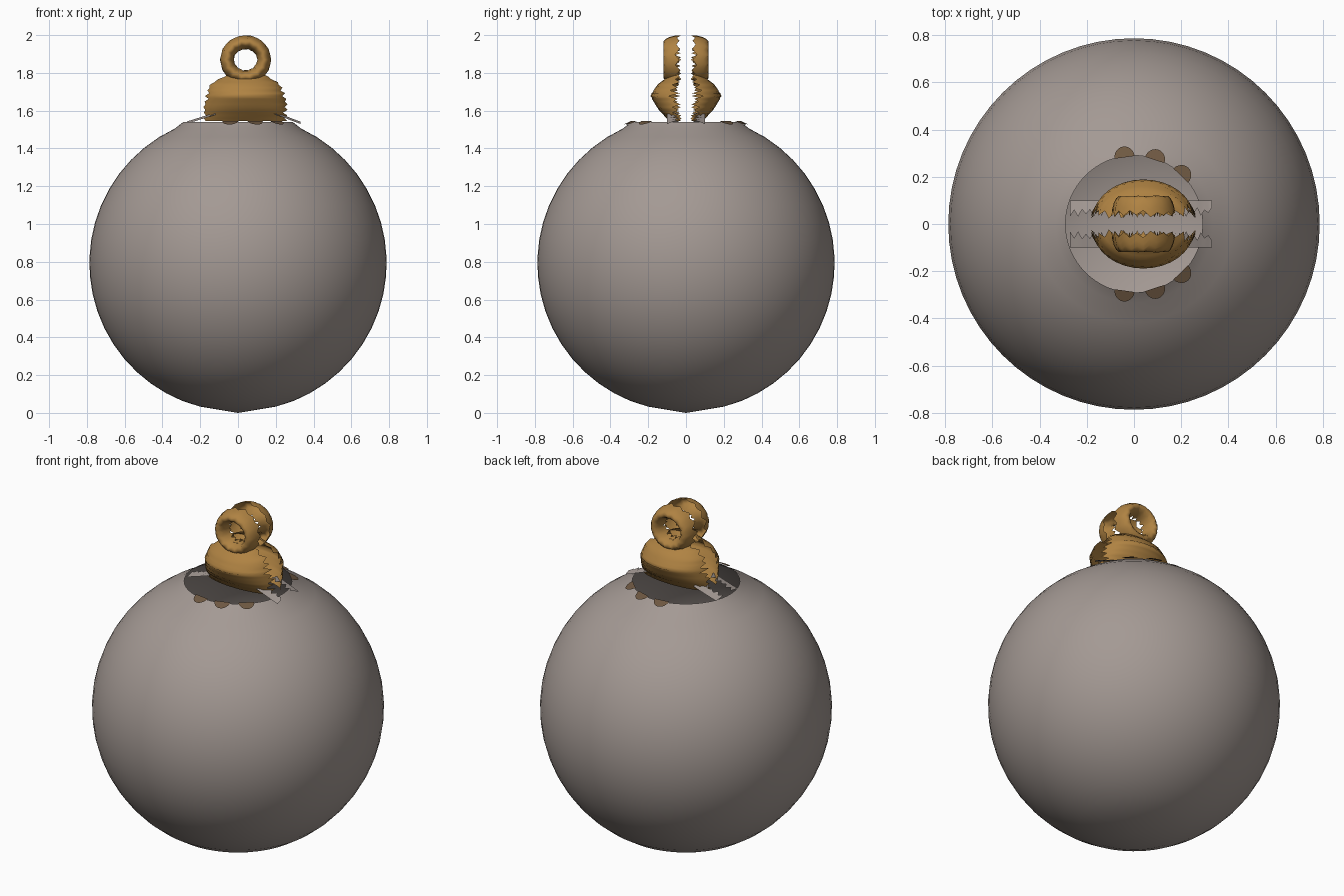
import bpy, bmesh, math, random
from mathutils import Vector

random.seed(4)
cube = bpy.data.objects.get("Cube")
if cube:
    bpy.data.objects.remove(cube)


def material(name, rgb):
    m = bpy.data.materials.new(name)
    m.use_nodes = True
    m.diffuse_color = (*rgb, 1)
    m.node_tree.nodes["Principled BSDF"].inputs["Base Color"].default_value = (*rgb, 1)
    return m


GREY = material("warm grey", (0.37, 0.32, 0.295))
GOLD = material("old gold", (0.43, 0.225, 0.055))
BROWN = material("dark brown", (0.16, 0.10, 0.055))


def sheet(name, rows, mat, closed=False, mirror=False, angle=60):
    """Skin a list of equally long point rows with quads."""
    bm = bmesh.new()
    grid = [[bm.verts.new(p) for p in row] for row in rows]
    pairs = list(zip(grid, grid[1:]))
    if closed:
        pairs.append((grid[-1], grid[0]))
    for a, b in pairs:
        for i in range(len(a) - 1):
            bm.faces.new((a[i], a[i + 1], b[i + 1], b[i]))
    bmesh.ops.remove_doubles(bm, verts=bm.verts, dist=0.0005)
    bmesh.ops.recalc_face_normals(bm, faces=bm.faces)
    me = bpy.data.meshes.new(name)
    bm.to_mesh(me)
    bm.free()
    me.materials.append(mat)
    ob = bpy.data.objects.new(name, me)
    bpy.context.collection.objects.link(ob)
    if mirror:
        mod = ob.modifiers.new("mirror", 'MIRROR')
        mod.use_axis = (False, True, False)
        mod.use_mirror_merge = False
    bpy.ops.object.select_all(action='DESELECT')
    ob.select_set(True)
    bpy.context.view_layer.objects.active = ob
    bpy.ops.object.shade_smooth_by_angle(angle=math.radians(angle))
    return ob


# Hollow ball: open at the top, shallow cone at the bottom
R, CZ, SEG = 0.787, 0.793, 64
profile = [(0, 0), (0.2, 0.033)]
for i in range(1, 21):
    t = math.radians(-75 + i * 7)
    profile.append((R * math.cos(t), CZ + R * math.sin(t)))
profile.append((0.29, 1.54))
ball_rows = []
for k in range(SEG):
    a = math.tau * k / SEG
    ball_rows.append([(r * math.cos(a), r * math.sin(a), z) for r, z in profile])
sheet("ball", ball_rows, GREY, closed=True)


def lerp_table(table, z):
    for p, q in zip(table, table[1:]):
        if z <= q[0]:
            f = (z - p[0]) / (q[0] - p[0])
            return [u + (v - u) * f for u, v in zip(p[1:], q[1:])]
    return table[-1][1:]


def jag(i, low, high):
    """Alternating ragged edge offset."""
    return low + (high - low) * (random.uniform(0.5, 1) if i % 2 else random.uniform(0, 0.3))


# Cap: bulging front and back shells with torn side edges
X0, GAP = 0.04, 0.02
cap = [(1.545, 0.22, 0.09), (1.61, 0.225, 0.15), (1.68, 0.215, 0.19),
       (1.74, 0.19, 0.15), (1.77, 0.14, 0.11), (1.81, 0.07, 0.08)]
rows = []
for i in range(19):
    z = 1.545 + 0.265 * i / 18
    rx, ry = lerp_table(cap, z)
    a, b = jag(i, 0.03, 0.5), math.pi - jag(i + 1, 0.03, 0.5)
    row = []
    for k in range(15):
        t = a + (b - a) * k / 14
        row.append((X0 + rx * math.cos(t), -GAP - (ry - GAP) * math.sin(t), z))
    rows.append(row)
sheet("cap_shell", rows, GOLD, mirror=True)

# Hanging loop: two half tubes facing front and back
rows = []
for i in range(28):
    p = math.tau * i / 28
    a, b = jag(i, 0.05, 0.5), math.pi - jag(i + 1, 0.05, 0.5)
    row = []
    for k in range(9):
        t = a + (b - a) * k / 8
        off = 0.038 * math.cos(t)
        row.append((X0 + (0.098 + off) * math.cos(p), -GAP - 0.1 * math.sin(t),
                    1.87 + (0.092 + off) * math.sin(p)))
    rows.append(row)
sheet("hanging_loop", rows, GOLD, closed=True, mirror=True)

# Torn grey collar strips under the sides of the cap
for name, xa, za, xb, zb in (("left_collar", 0.19, 1.595, 0.33, 1.542),
                             ("right_collar", -0.27, 1.543, -0.12, 1.59)):
    rows = []
    for i in range(10):
        f = i / 9
        x, z = xa + (xb - xa) * f, za + (zb - za) * f
        rows.append([(x, -0.1, z - 0.012), (x, -jag(i, 0.03, 0.085), z)])
    sheet(name, rows, GREY, mirror=True)

# Scalloped tabs of the cap lying on the ball around the opening
for n, deg in enumerate((98, 72, 46)):
    a = math.radians(-deg)
    out = Vector((math.cos(a), math.sin(a), 0))
    side = Vector((-out.y, out.x, 0))
    slope = (out - Vector((0, 0, 0.42))).normalized()
    centre = out * 0.285 + Vector((0, 0, 1.546))
    rows = []
    for k in range(13):
        t = math.pi * k / 12
        rim = centre + side * 0.043 * math.cos(t) + slope * 0.05 * math.sin(t)
        rows.append([centre, rim])
    bm_rows = [[tuple(c), tuple(r)] for c, r in rows]
    bm = bmesh.new()
    bm.faces.new([bm.verts.new(r) for _, r in bm_rows])
    bmesh.ops.recalc_face_normals(bm, faces=bm.faces)
    if bm.faces[:][0].normal.z < 0:
        bmesh.ops.reverse_faces(bm, faces=bm.faces)
    me = bpy.data.meshes.new("cap_tab")
    bm.to_mesh(me)
    bm.free()
    me.materials.append(BROWN)
    tab = bpy.data.objects.new("cap_tab_%d" % (n + 1), me)
    bpy.context.collection.objects.link(tab)
    mod = tab.modifiers.new("mirror", 'MIRROR')
    mod.use_axis = (False, True, False)
    mod.use_mirror_merge = False
